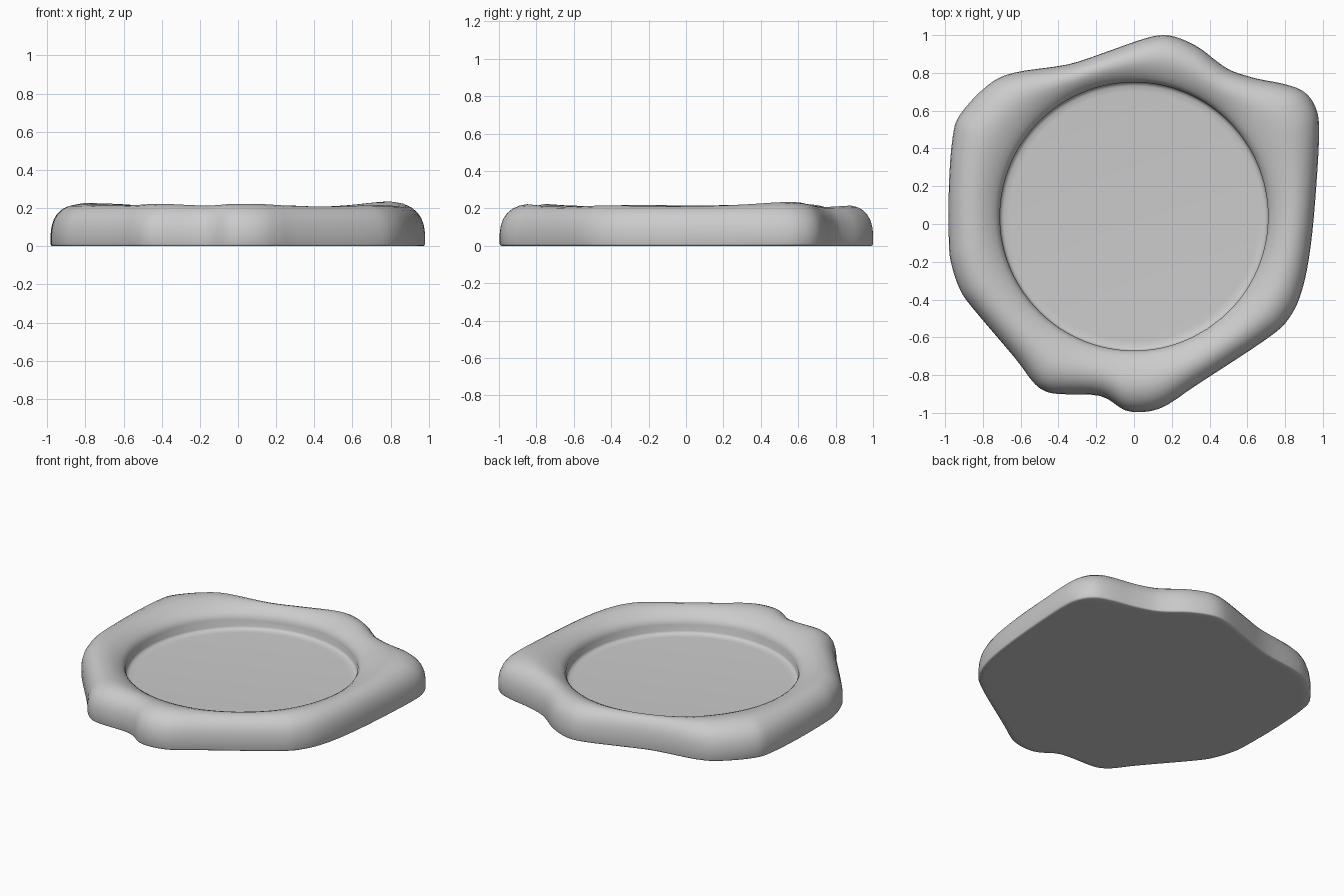
import bpy
import bmesh
import math
from mathutils import Vector

default_cube = bpy.data.objects.get("Cube")
if default_cube:
    bpy.data.objects.remove(default_cube, do_unlink=True)

# Pressed dish
CENTRE = Vector((0, 0.04))
RADIUS = 0.71
STEPS = 4

# Irregular outer edge, counter-clockwise
OUTLINE = [
    (.98, .5), (.96, .62), (.9, .7), (.8, .74), (.65, .77), (.52, .81),
    (.44, .86), (.35, .93), (.25, .98), (.16, 1), (.05, .98), (-.15, .91),
    (-.35, .845), (-.64, .8), (-.78, .73), (-.92, .58), (-.96, .46),
    (-.98, .2), (-.98, -.1), (-.965, -.22), (-.92, -.35), (-.85, -.45),
    (-.63, -.71), (-.54, -.83), (-.48, -.88), (-.4, -.9), (-.18, -.91),
    (-.05, -.985), (.05, -.995), (.14, -.975), (.22, -.93), (.32, -.86),
    (.7, -.61), (.82, -.5), (.89, -.35), (.935, -.12), (.965, .2),
]

# Rim section: fraction inward from the edge, fraction of the crest height
PROFILE = [
    (.15, 0), (.03, 0), (.01, .015), (0, .05), (0, .3), (.015, .47),
    (.055, .64), (.12, .78), (.21, .89), (.32, .965), (.45, 1), (.58, .98),
    (.7, .93), (.81, .86), (.9, .78), (.96, .7), (1, .58),
]

# Dish wall and its soft foot: radius, height
DISH = [(RADIUS, .08), (.704, .069), (.69, .062), (.66, .06)]


def smooth_loop(points):
    """Closed Catmull-Rom curve through the points."""
    pts = [Vector(p) for p in points]
    count = len(pts)
    result = []
    for i in range(count):
        a, b, c, d = (pts[(i + k) % count] for k in (-1, 0, 1, 2))
        for s in range(STEPS):
            t = s / STEPS
            result.append((b * 2 + (c - a) * t
                           + (a * 2 - b * 5 + c * 4 - d) * t ** 2
                           + (b * 3 - a - c * 3 + d) * t ** 3) / 2)
    return result


def make_material(name, colour):
    mat = bpy.data.materials.new(name)
    mat.use_nodes = True
    mat.diffuse_color = colour
    mat.node_tree.nodes["Principled BSDF"].inputs["Base Color"].default_value = colour
    return mat


def bridge(bm, lower, upper):
    for i in range(len(lower)):
        j = (i + 1) % len(lower)
        bm.faces.new((lower[i], lower[j], upper[j], upper[i]))


# Rim, dish and underside as one closed body
bm = bmesh.new()
edge = smooth_loop(OUTLINE)
spokes = [(p - CENTRE).normalized() for p in edge]
rings = []
for inset, level in PROFILE:
    ring = []
    for p, spoke in zip(edge, spokes):
        q = CENTRE + spoke * RADIUS
        crest = 0.18 + 0.13 * (p - q).length   # wide lobes stand taller
        ring.append(bm.verts.new((*p.lerp(q, inset), crest * level)))
    rings.append(ring)
for radius, height in DISH:
    rings.append([bm.verts.new((*(CENTRE + s * radius), height)) for s in spokes])
for lower, upper in zip(rings, rings[1:]):
    bridge(bm, lower, upper)

# Flat dish floor and flat base
bm.faces.new(rings[-1])
bm.faces.new(list(reversed(rings[0])))
bmesh.ops.recalc_face_normals(bm, faces=bm.faces)

mesh = bpy.data.meshes.new("wax_seal")
bm.to_mesh(mesh)
bm.free()
mesh.materials.append(make_material("plain grey", (0.6, 0.6, 0.6, 1)))
seal = bpy.data.objects.new("wax_seal", mesh)
bpy.context.collection.objects.link(seal)

bpy.ops.object.select_all(action="DESELECT")
seal.select_set(True)
bpy.context.view_layer.objects.active = seal
bpy.ops.object.shade_smooth_by_angle(angle=math.radians(50))
